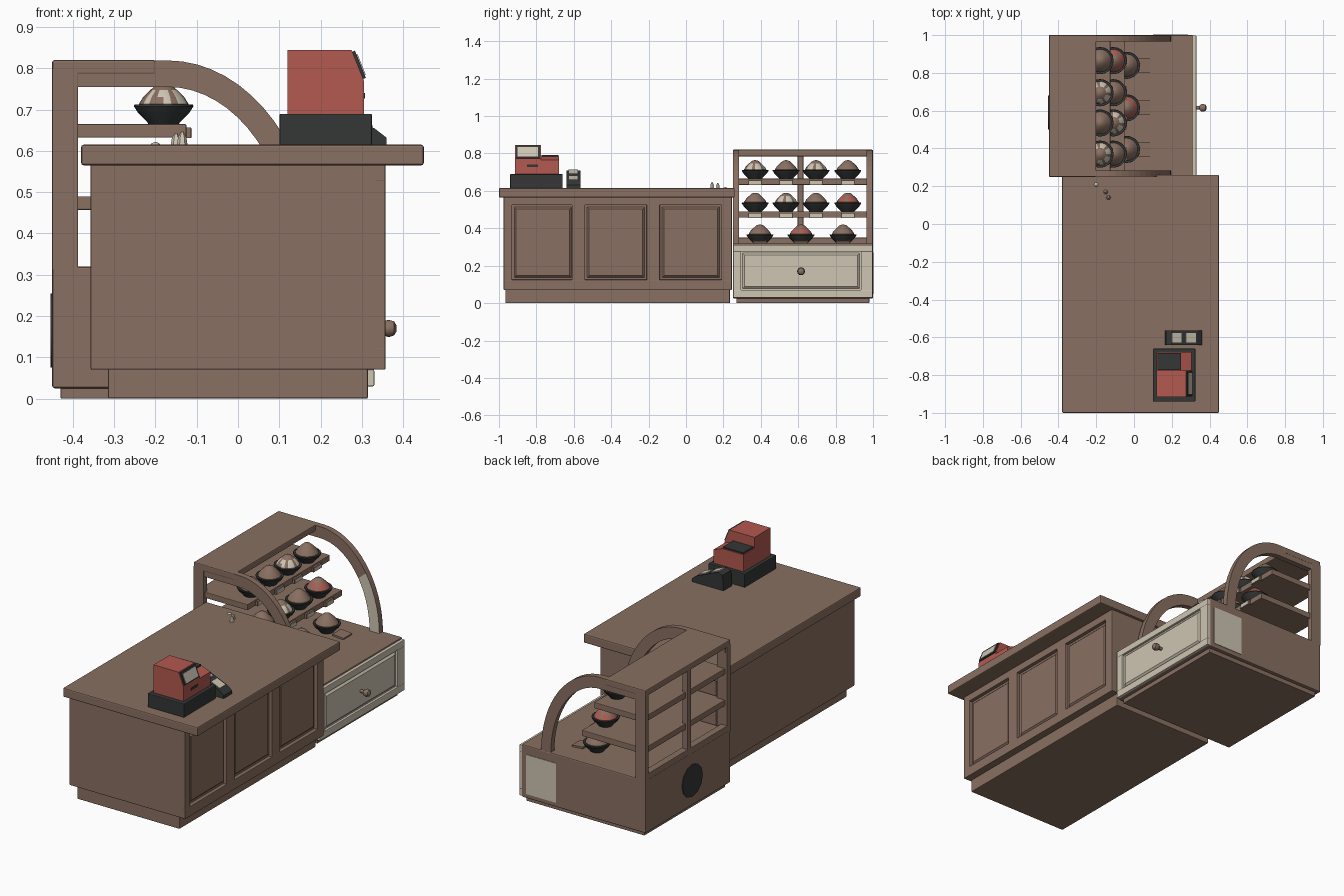
import bpy, bmesh, math
from mathutils import Matrix

if "Cube" in bpy.data.objects:
    bpy.data.objects.remove(bpy.data.objects["Cube"])


def mat(name, c):
    m = bpy.data.materials.new(name)
    m.diffuse_color = (*c, 1)
    m.use_nodes = True
    m.node_tree.nodes["Principled BSDF"].inputs["Base Color"].default_value = m.diffuse_color
    return m


BROWN = mat("brown_wood", (0.25, 0.16, 0.12))
CREAM = mat("cream", (0.62, 0.56, 0.45))
RED = mat("red", (0.45, 0.10, 0.08))
DARK = mat("charcoal", (0.034, 0.038, 0.037))


def finish(bm, name, mats, smooth=False):
    bmesh.ops.recalc_face_normals(bm, faces=bm.faces)
    me = bpy.data.meshes.new(name)
    bm.to_mesh(me)
    bm.free()
    for m in mats:
        me.materials.append(m)
    if smooth:
        for p in me.polygons:
            p.use_smooth = True
    ob = bpy.data.objects.new(name, me)
    bpy.context.collection.objects.link(ob)
    return ob


def box(name, x, y, z, m, bevel=0.0, tilt=0.0):
    bm = bmesh.new()
    bmesh.ops.create_cube(bm, size=1)
    bmesh.ops.scale(bm, vec=(x[1] - x[0], y[1] - y[0], z[1] - z[0]), verts=bm.verts)
    if tilt:
        bmesh.ops.rotate(bm, matrix=Matrix.Rotation(tilt, 3, 'Y'), verts=bm.verts)
    bmesh.ops.translate(bm, vec=(sum(x) / 2, sum(y) / 2, sum(z) / 2), verts=bm.verts)
    if bevel:
        bmesh.ops.bevel(bm, geom=bm.edges[:], offset=bevel, segments=2, affect='EDGES', profile=0.5)
    return finish(bm, name, [m])


def extrude_y(name, pts, y0, y1, m):
    """Extrude an xz profile along y."""
    bm = bmesh.new()
    f = bm.faces.new([bm.verts.new((x, y0, z)) for x, z in pts])
    r = bmesh.ops.extrude_face_region(bm, geom=[f])
    bmesh.ops.translate(bm, vec=(0, y1 - y0, 0), verts=[v for v in r['geom'] if isinstance(v, bmesh.types.BMVert)])
    return finish(bm, name, [m])


def lathe(name, prof, loc, mats, seg=20, rule=None, axis='Z'):
    """Spin an rz profile; rule(ring) gives the material index."""
    bm = bmesh.new()
    rings = []
    for r, z in prof:
        rings.append([bm.verts.new((r * math.cos(2 * math.pi * i / seg), r * math.sin(2 * math.pi * i / seg), z))
                      for i in range(seg)])
    for k in range(len(rings) - 1):
        for i in range(seg):
            j = (i + 1) % seg
            f = bm.faces.new((rings[k][i], rings[k][j], rings[k + 1][j], rings[k + 1][i]))
            f.material_index = rule(k, i) if rule else 0
    bm.faces.new(rings[0][::-1])
    bm.faces.new(rings[-1])
    if axis == 'X':
        bmesh.ops.rotate(bm, matrix=Matrix.Rotation(math.pi / 2, 3, 'Y'), verts=bm.verts)
    bmesh.ops.translate(bm, vec=loc, verts=bm.verts)
    return finish(bm, name, mats, True)


def raised_panel(name, x, y, z, m):
    """Raised field with a chamfered border, standing on a +x face."""
    bm = bmesh.new()
    loops = []
    for xx, d in ((x[0], 0), (x[1], 0.012)):
        loops.append([bm.verts.new((xx, a, b)) for a, b in (
            (y[0] + d, z[0] + d), (y[1] - d, z[0] + d), (y[1] - d, z[1] - d), (y[0] + d, z[1] - d))])
    for i in range(4):
        j = (i + 1) % 4
        bm.faces.new((loops[0][i], loops[0][j], loops[1][j], loops[1][i]))
    bm.faces.new(loops[1])
    bm.faces.new(loops[0][::-1])
    return finish(bm, name, [m])


# Counter
box("counter_plinth", (-0.315, 0.315), (-0.965, 0.235), (0, 0.08), BROWN, 0.004)
box("counter_body", (-0.357, 0.337), (-0.975, 0.245), (0.07, 0.57), BROWN, 0.004)
box("counter_top", (-0.38, 0.45), (-1, 0.26), (0.565, 0.615), BROWN, 0.006)
box("counter_bottom_rail", (0.33, 0.357), (-0.975, 0.245), (0.07, 0.125), BROWN, 0.003)
box("counter_top_rail", (0.33, 0.357), (-0.975, 0.245), (0.525, 0.57), BROWN, 0.003)
for y0, y1 in ((-0.975, -0.93), (-0.61, -0.54), (-0.21, -0.14), (0.19, 0.245)):
    box("counter_stile", (0.33, 0.357), (y0, y1), (0.12, 0.53), BROWN, 0.003)
for y0 in (-0.93, -0.54, -0.14):
    raised_panel("counter_panel", (0.335, 0.347), (y0 + 0.01, y0 + 0.32), (0.135, 0.515), BROWN)

# Display case base and drawer
box("case_plinth", (-0.43, 0.30), (0.27, 0.98), (0, 0.03), BROWN, 0.003)
box("case_body", (-0.45, 0.313), (0.25, 1.0), (0.025, 0.32), BROWN, 0.006)
box("drawer_back", (0.30, 0.317), (0.255, 0.995), (0.03, 0.31), CREAM)
for z in ((0.03, 0.07), (0.275, 0.312)):
    box("drawer_rail", (0.31, 0.33), (0.252, 0.998), z, CREAM, 0.003)
for y in ((0.252, 0.295), (0.935, 0.998)):
    box("drawer_stile", (0.31, 0.33), y, (0.068, 0.277), CREAM, 0.003)
raised_panel("drawer_panel", (0.316, 0.327), (0.302, 0.928), (0.077, 0.268), CREAM)
lathe("drawer_knob", [(0.009, 0), (0.009, 0.022), (0.017, 0.028), (0.021, 0.041), (0.017, 0.054), (0.007, 0.06)],
      (0.324, 0.615, 0.17), [BROWN], 16, axis='X')
box("end_plate", (0.10, 0.285), (0.996, 1.003), (0.05, 0.27), CREAM)
lathe("back_vent", [(0.09, 0), (0.09, 0.006)], (-0.454, 0.59, 0.165), [DARK], 12, axis='X')

# Display case frame: posts, roof and arched sides
for y0, y1 in ((0.25, 0.28), (0.97, 1.0)):
    box("corner_post", (-0.45, -0.387), (y0, y1), (0.31, 0.80), BROWN, 0.003)
box("middle_post", (-0.45, -0.415), (0.597, 0.627), (0.31, 0.80), BROWN, 0.003)
box("roof", (-0.45, -0.20), (0.25, 1.0), (0.785, 0.82), BROWN, 0.005)


def arch(name, y0, y1, worn):
    bm = bmesh.new()
    rows = [(-0.44, 0.755, -0.44, 0.819)]
    n = 16
    for i in range(n + 1):
        t = math.pi / 2 * (1 - i / n)
        c, s = math.cos(t), math.sin(t)
        rows.append((-0.17 + 0.305 * c, 0.315 + 0.44 * s, -0.17 + 0.365 * c, 0.315 + 0.504 * s))
    vs = [[bm.verts.new(p) for p in ((a, y0, b), (c, y0, d), (c, y1, d), (a, y1, b))] for a, b, c, d in rows]
    for k in range(len(vs) - 1):
        for i in range(4):
            j = (i + 1) % 4
            f = bm.faces.new((vs[k][i], vs[k][j], vs[k + 1][j], vs[k + 1][i]))
            # worn paint on the inward side, low down
            f.material_index = 1 if worn and i == 0 and k > 9 else 0
    bm.faces.new(vs[0])
    bm.faces.new(vs[-1])
    return finish(bm, name, [BROWN, CREAM])


arch("near_arch", 0.252, 0.284, False)
arch("far_arch", 0.966, 0.998, True)

# Shelves
box("top_shelf", (-0.435, -0.125), (0.262, 0.988), (0.632, 0.665), BROWN, 0.003)
box("middle_shelf", (-0.435, -0.05), (0.262, 0.988), (0.457, 0.49), BROWN, 0.003)
box("bottom_rail", (-0.45, -0.41), (0.262, 0.988), (0.315, 0.35), BROWN, 0.003)

# Bowls with heaped contents, and tags in front: (x, z, tag x, tag z, y positions)
FOUR = (0.37, 0.535, 0.695, 0.865)
ROWS = ((-0.18, 0.662, -0.118, 0.643, FOUR), (-0.11, 0.488, -0.043, 0.468, FOUR),
        (-0.04, 0.318, 0.055, 0.325, (0.395, 0.615, 0.84)))
FILL = {(0, 2): CREAM, (1, 1): CREAM, (1, 3): RED, (2, 1): RED, (0, 0): CREAM}
for r, (bx, bz, tx, tz, ys) in enumerate(ROWS):
    for i, y in enumerate(ys):
        lathe("bowl", [(0.035, 0), (0.04, 0.008), (0.062, 0.03), (0.072, 0.046), (0.071, 0.05), (0.055, 0.046)],
              (bx, y, bz), [DARK])
        lathe("heap", [(0.058, 0.042), (0.06, 0.052), (0.05, 0.068), (0.033, 0.085), (0.018, 0.098), (0.005, 0.102)],
              (bx, y, bz), [BROWN, FILL.get((r, i), BROWN)], 20,
              rule=lambda k, s: 1 if k < 3 and (s * 7 + k) % 20 < 11 else 0)
        if r < 2:
            box("tag_holder", (tx - 0.02, tx + 0.004), (y - 0.036, y + 0.036), (tz - 0.012, tz + 0.014), BROWN)
            box("tag", (tx + 0.003, tx + 0.007), (y - 0.032, y + 0.032), (tz - 0.010, tz + 0.011), CREAM)
        else:
            box("flat_tag", (tx - 0.034, tx + 0.034), (y - 0.038, y + 0.038), (tz - 0.004, tz + 0.006), BROWN, tilt=0.1)

# Till
box("till_base", (0.10, 0.325), (-0.94, -0.66), (0.613, 0.69), DARK, 0.004)
extrude_y("till_tower", [(0.12, 0.688), (0.305, 0.688), (0.305, 0.77), (0.275, 0.845), (0.12, 0.845)],
          -0.915, -0.775, RED)
extrude_y("till_low_part", [(0.12, 0.688), (0.305, 0.688), (0.305, 0.765), (0.25, 0.785), (0.12, 0.785)],
          -0.78, -0.678, RED)
box("till_keys", (0.125, 0.25), (-0.772, -0.682), (0.783, 0.793), DARK)
SLOPE = math.atan2(0.03, 0.075)
box("till_screen_frame", (0.284, 0.297), (-0.91, -0.78), (0.772, 0.843), DARK, tilt=-SLOPE)
box("till_screen", (0.290, 0.300), (-0.90, -0.79), (0.781, 0.834), CREAM, tilt=-SLOPE)
box("till_slot", (0.302, 0.308), (-0.85, -0.79), (0.727, 0.74), DARK)

# Card reader
extrude_y("card_reader", [(0.165, 0.613), (0.36, 0.613), (0.36, 0.632), (0.33, 0.655), (0.20, 0.71), (0.17, 0.70)],
          -0.64, -0.565, DARK)
A = math.atan2(0.055, 0.13)
for x, z in ((0.225, 0.70), (0.30, 0.668)):
    box("reader_plate", (x - 0.028, x + 0.028), (-0.628, -0.577), (z - 0.003, z + 0.004), CREAM, tilt=A)

# Scraps on the counter
for x, y, h in ((-0.15, 0.17, 0.03), (-0.135, 0.14, 0.034), (-0.20, 0.21, 0.008)):
    lathe("scrap", [(0.013, 0), (0.010, h * 0.6), (0.003, h)], (x, y, 0.613), [CREAM], 6)

for ob in bpy.data.objects:
    if ob.data.polygons[0].use_smooth:
        bpy.context.view_layer.objects.active = ob
        bpy.ops.object.select_all(action='DESELECT')
        ob.select_set(True)
        bpy.ops.object.shade_smooth_by_angle(angle=math.radians(40))
